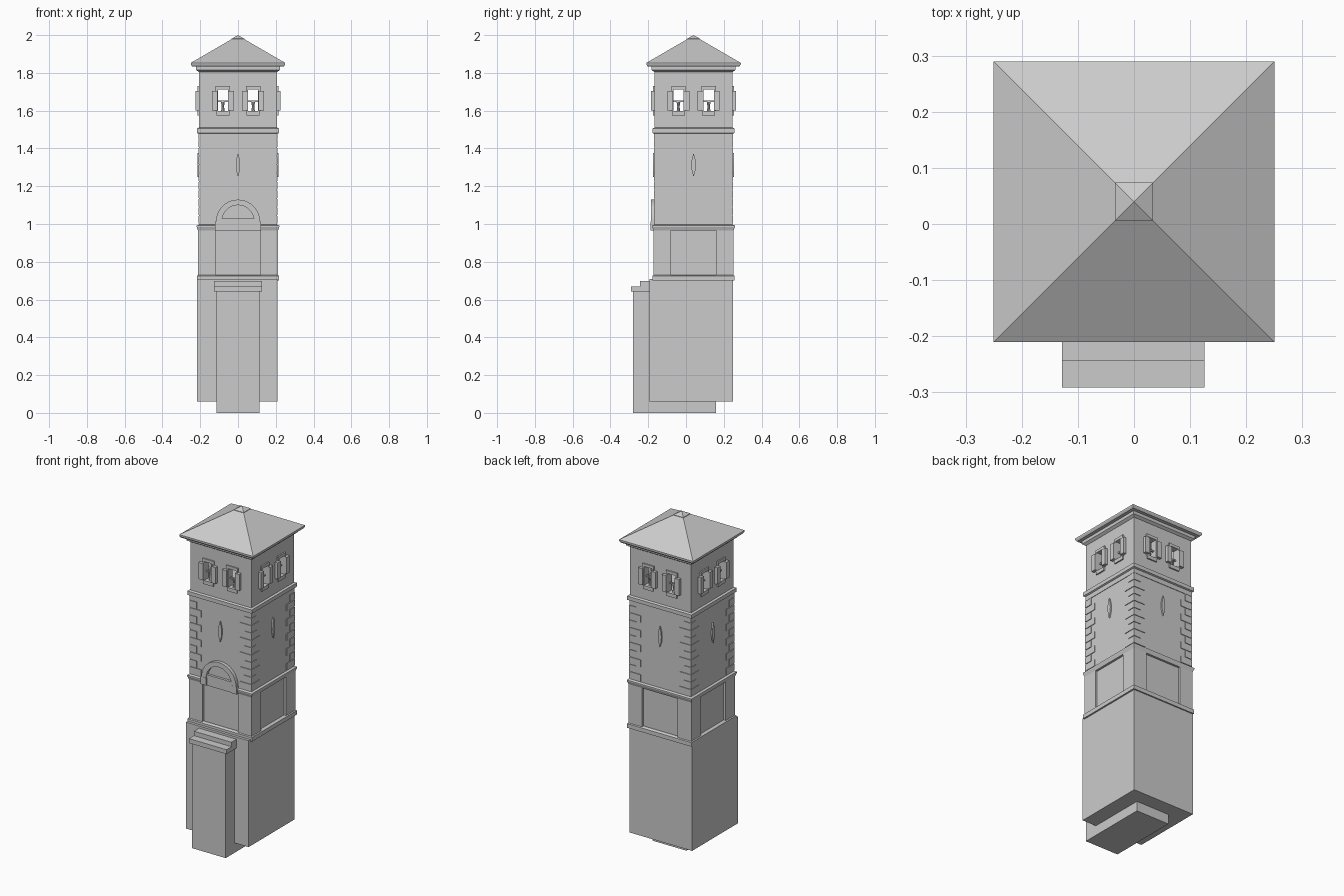
import bpy, bmesh, math
from mathutils import Matrix, Vector

if "Cube" in bpy.data.objects:
    bpy.data.objects.remove(bpy.data.objects["Cube"])

CY = 0.04      # tower axis in y
R = 0.206      # half width of the shaft


def finish(name, bm):
    bmesh.ops.recalc_face_normals(bm, faces=bm.faces)
    me = bpy.data.meshes.new(name)
    bm.to_mesh(me)
    bm.free()
    ob = bpy.data.objects.new(name, me)
    bpy.context.collection.objects.link(ob)
    return ob


def add_box(bm, x0, x1, y0, y1, z0, z1, m=Matrix()):
    t = Matrix.Translation(((x0 + x1) / 2, (y0 + y1) / 2, (z0 + z1) / 2))
    s = Matrix.Diagonal((x1 - x0, y1 - y0, z1 - z0, 1))
    bmesh.ops.create_cube(bm, size=1, matrix=m @ t @ s)


def boxes(name, items):
    bm = bmesh.new()
    for b in items:
        add_box(bm, *b)
    return finish(name, bm)


def side(k):
    return Matrix.Translation((0, CY, 0)) @ Matrix.Rotation(k * math.pi / 2, 4, 'Z')


def on_sides(name, items, sides=range(4)):
    # boxes given for the front (axis at origin), repeated on each side
    bm = bmesh.new()
    for k in sides:
        for b in items:
            add_box(bm, *b, side(k))
    return finish(name, bm)


def frustum(name, rings):
    # square rings (half width, height), closed at both ends
    bm = bmesh.new()
    loops = [[bm.verts.new((sx * r, CY + sy * r, z)) for sx, sy in
              ((-1, -1), (1, -1), (1, 1), (-1, 1))] for r, z in rings]
    for a, b in zip(loops, loops[1:]):
        for i in range(4):
            bm.faces.new((a[i], a[(i + 1) % 4], b[(i + 1) % 4], b[i]))
    bm.faces.new(loops[0])
    bm.faces.new(loops[-1])
    bmesh.ops.remove_doubles(bm, verts=bm.verts, dist=1e-5)
    return finish(name, bm)


def prism(bm, pts, y0, y1, m=Matrix()):
    # extrude an x,z outline from y0 to y1
    a = [bm.verts.new(m @ Vector((x, y0, z))) for x, z in pts]
    b = [bm.verts.new(m @ Vector((x, y1, z))) for x, z in pts]
    n = len(pts)
    bm.faces.new(a)
    bm.faces.new(b[::-1])
    for i in range(n):
        bm.faces.new((a[i], b[i], b[(i + 1) % n], a[(i + 1) % n]))


# Lower body and the entrance block with its stepped cap
boxes("lower_body", [(-0.216, 0.208, -0.194, 0.25, 0.06, 0.71)])
boxes("entrance_block", [(-0.115, 0.113, -0.28, 0.16, 0, 0.645)])
boxes("entrance_cap", [(-0.128, 0.126, -0.291, -0.15, 0.643, 0.67),
                       (-0.128, 0.126, -0.243, -0.15, 0.67, 0.697)])
frustum("lower_band", [(0.218, 0.70), (0.218, 0.725), (0.21, 0.73)])

# Panelled middle storey: recessed core, corner posts, top rails
W = 0.212
boxes("middle_core", [(-0.199, 0.199, CY - 0.199, CY + 0.199, 0.72, 0.99)])
on_sides("middle_corner_posts", [(-W, -0.12, -W, -0.19, 0.72, 0.98),
                                 (0.12, W, -W, -0.19, 0.72, 0.98)])
on_sides("middle_rails", [(-0.12, 0.12, -W, -0.19, 0.965, 0.98)], (1, 2, 3))
frustum("middle_band", [(0.212, 0.966), (0.219, 0.985), (0.219, 0.992), (0.207, 0.997)])

# Upper shaft with alternating corner stones
boxes("upper_shaft", [(-R, R, CY - R, CY + R, 0.98, 1.49)])
stones = []
for i in range(10):
    z = 1.0 + i * 0.045
    for s in (-1, 1):
        # lengths alternate between the two faces of one corner
        w = 0.075 if i % 2 == 0 else 0.045
        x = sorted((s * (R + 0.004), s * (R - w)))
        stones.append((x[0], x[1], -R - 0.004, -R + 0.01, z + 0.002, z + 0.043))
on_sides("corner_stones", stones)
frustum("belfry_base_band", [(0.209, 1.45), (0.209, 1.478), (0.218, 1.482),
                             (0.218, 1.505), (0.207, 1.51)])

# Arch over the front panel, with lunette plate and feet
bm = bmesh.new()
N, zc = 20, 1.012
ang = [math.pi * i / N for i in range(N + 1)]
outer = [(0.117 * math.cos(a), zc + 0.117 * math.sin(a)) for a in ang]
inner = [(0.086 * math.cos(a), zc + 0.088 * math.sin(a)) for a in ang]
for i in range(N):
    prism(bm, [outer[i], outer[i + 1], inner[i + 1], inner[i]], -0.186, -0.155)
for s in (-1, 1):
    x = sorted((s * 0.084, s * 0.121))
    add_box(bm, x[0], x[1], -0.187, -0.155, 0.966, zc)
finish("front_arch", bm)
boxes("arch_sill", [(-0.086, 0.086, -0.181, -0.155, 0.965, 1.03)])

# Narrow pointed slits, one per side
bm = bmesh.new()
slit = [(0, 1.25), (0.009, 1.28), (0.012, 1.312), (0.009, 1.344),
        (0, 1.375), (-0.009, 1.344), (-0.012, 1.312), (-0.009, 1.28)]
for k in range(4):
    prism(bm, slit, -R - 0.009, -R + 0.01, side(k))
finish("pointed_slits", bm)

# Hollow belfry walls around two openings on each side
T, a, b = -R + 0.035, 0.053, 0.107
zb, zt = 1.597, 1.713
on_sides("belfry_walls", [
    (-R, R, -R, T, 1.50, zb), (-R, R, -R, T, zt, 1.815),
    (-R, -b, -R, T, zb, zt), (-a, a, -R, T, zb, zt), (b, R, -R, T, zb, zt)])
boxes("belfry_ceiling", [(-0.2, 0.2, CY - 0.2, CY + 0.2, 1.79, 1.815)])

# Window surrounds, open shutters and balusters
frame, shutters, rails = [], [], []
for c in (-0.08, 0.08):
    frame += [(c - 0.038, c + 0.038, -R - 0.008, -R + 0.01, zt, 1.73),
              (c - 0.034, c + 0.034, -R - 0.008, -R + 0.01, 1.575, zb)]
    for s in (-1, 1):
        x = sorted((c + s * 0.027, c + s * 0.038))
        frame.append((x[0], x[1], -R - 0.008, -R + 0.01, zb, zt))
        x = sorted((c + s * 0.028, c + s * 0.058))
        shutters.append((x[0], x[1], -R - 0.019, -R + 0.005, 1.602, 1.703))
    rails.append((c - 0.027, c + 0.027, -R + 0.012, -R + 0.022, 1.645, 1.653))
on_sides("window_frames", frame)
on_sides("shutters", shutters)
on_sides("window_rails", rails)

bm = bmesh.new()
for k in range(4):
    for c in (-0.08, 0.08):
        for z, r1, r2 in ((1.608, 0.010, 0.006), (1.634, 0.006, 0.010)):
            bmesh.ops.create_cone(bm, cap_ends=True, segments=8, radius1=r1, radius2=r2,
                                  depth=0.026,
                                  matrix=side(k) @ Matrix.Translation((c, -R + 0.017, z)))
finish("window_balusters", bm)

# Cornice, roof and its small cap
frustum("cornice", [(0.207, 1.805), (0.222, 1.815), (0.222, 1.835), (0.236, 1.84)])
frustum("roof", [(0.243, 1.834), (0.25, 1.845), (0.25, 1.853), (0.0, 1.998)])
frustum("roof_cap", [(0.034, 1.976), (0.034, 1.981), (0.0, 2.0)])
